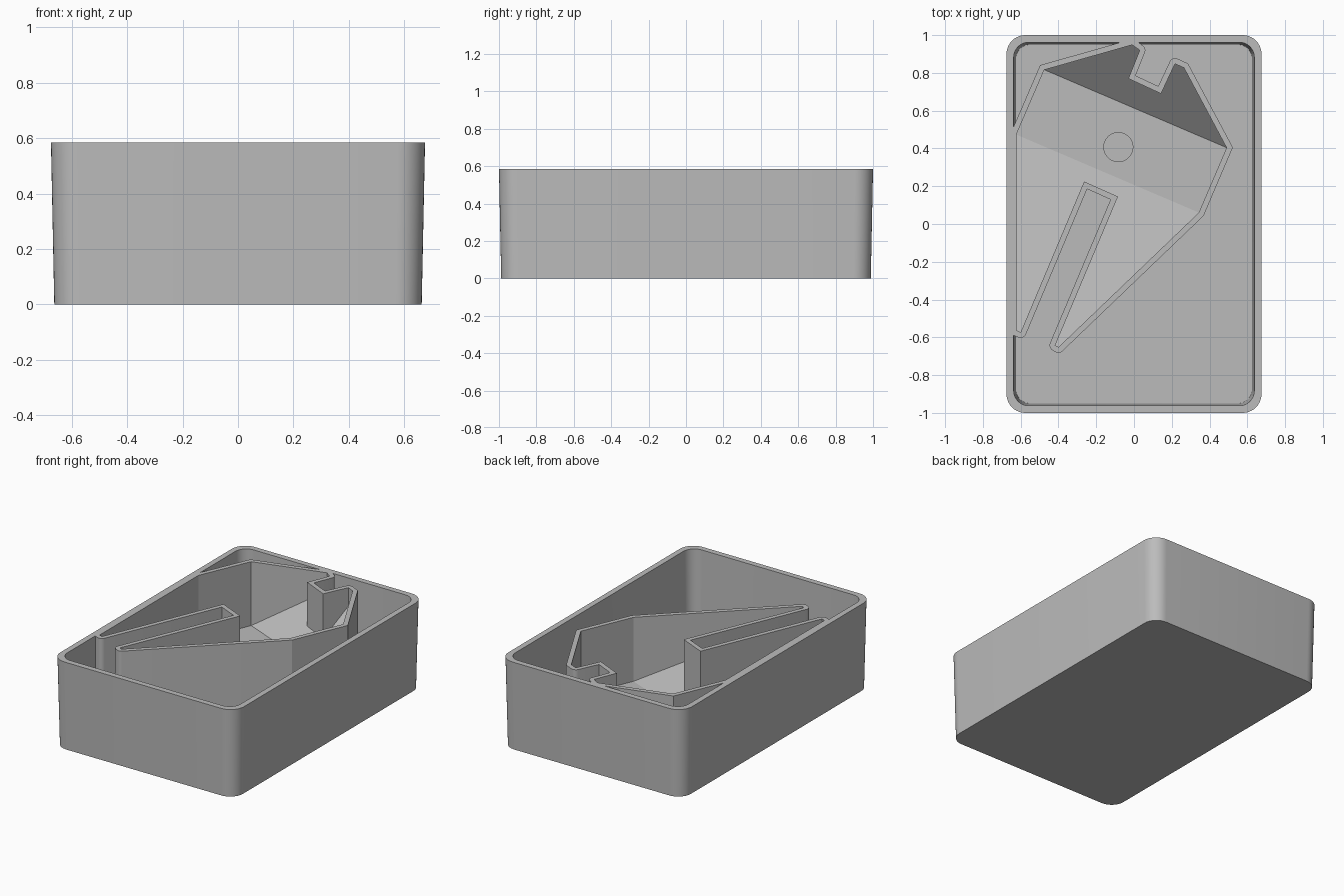
import bpy, bmesh, math
from mathutils import Vector

if "Cube" in bpy.data.objects:
    bpy.data.objects.remove(bpy.data.objects["Cube"])

TOP = 0.585      # rim height
WALL = 0.038     # tray wall thickness
DRAFT = 0.012    # taper of the tray sides
RIB = 0.03       # pocket wall thickness
LEVEL = 0.16     # flat part of the pocket floor

grey = bpy.data.materials.new("plain grey")
grey.diffuse_color = (0.5, 0.5, 0.5, 1)
grey.use_nodes = True
grey.node_tree.nodes["Principled BSDF"].inputs["Base Color"].default_value = grey.diffuse_color

# Pocket outline, clockwise from the back left corner
POCKET = [Vector(p) for p in (
    (-.475, .816), (-.01, .948), (.03, .92), (-.03, .77), (.143, .69),
    (.217, .848), (.264, .827), (.49, .404), (.343, .06), (-.40, -.652),
    (-.417, -.642), (-.085, .145), (-.264, .225), (-.60, -.573),
    (-.623, -.563), (-.623, .473))]
FOLD = Vector((.393, .920))               # direction across the floor folds
BACK_FOLD = POCKET[0].dot(FOLD)
FRONT_FOLD = POCKET[-1].dot(FOLD)


def finish(name, bm):
    bmesh.ops.recalc_face_normals(bm, faces=bm.faces)
    me = bpy.data.meshes.new(name)
    bm.to_mesh(me)
    bm.free()
    me.materials.append(grey)
    ob = bpy.data.objects.new(name, me)
    bpy.context.collection.objects.link(ob)
    return ob


def rounded_rect(hx, hy, r, steps=10):
    pts = []
    for sx, sy, start in ((1, 1, 0), (-1, 1, 90), (-1, -1, 180), (1, -1, 270)):
        for i in range(steps + 1):
            a = math.radians(start + 90 * i / steps)
            pts.append((sx * (hx - r) + r * math.cos(a),
                        sy * (hy - r) + r * math.sin(a)))
    return pts


def loft(name, rings):
    """Skin equal outlines given as (points, z) and cap both ends."""
    bm = bmesh.new()
    loops = [[bm.verts.new((p[0], p[1], z)) for p in pts] for pts, z in rings]
    n = len(loops[0])
    for a, b in zip(loops, loops[1:]):
        for i in range(n):
            j = (i + 1) % n
            bm.faces.new((a[i], a[j], b[j], b[i]))
    bm.faces.new(loops[0])
    bm.faces.new(loops[-1])
    return finish(name, bm)


def offset_outline(pts, d):
    """Grow a clockwise outline, rounding only its sharp outer corners."""
    out = []
    for i, p in enumerate(pts):
        e0 = (p - pts[i - 1]).normalized()
        e1 = (pts[(i + 1) % len(pts)] - p).normalized()
        n0, n1 = Vector((-e0.y, e0.x)), Vector((-e1.y, e1.x))
        turn = math.atan2(e0.x * e1.y - e0.y * e1.x, e0.dot(e1))
        if turn < -math.radians(60):
            a0 = math.atan2(n0.y, n0.x)
            for k in range(6):
                a = a0 + turn * k / 5
                out.append(p + d * Vector((math.cos(a), math.sin(a))))
        else:
            out.append(p + (n0 + n1) * (d / (1 + n0.dot(n1))))
    return out


def floor_height(co):
    s = co.x * FOLD.x + co.y * FOLD.y
    return LEVEL + max(0, s - BACK_FOLD) + 0.38 * max(0, FRONT_FOLD - s)


def combine(target, tool, operation):
    mod = target.modifiers.new("combine", 'BOOLEAN')
    mod.operation, mod.solver, mod.object = operation, 'EXACT', tool
    bpy.context.view_layer.objects.active = target
    bpy.ops.object.modifier_apply(modifier=mod.name)
    bpy.data.objects.remove(tool)


# Tapered tray with rounded corners
ix, iy = .675 - WALL, 1 - WALL
tray = loft("tray", [
    (rounded_rect(.675 - DRAFT, 1 - DRAFT, .095), 0),
    (rounded_rect(.675, 1, .1), TOP),
    (rounded_rect(ix, iy, .08), TOP),
    (rounded_rect(ix - DRAFT, iy - DRAFT, .075), .035)])

# Block that becomes the pocket wall, joined to the tray
outline = offset_outline(POCKET, RIB)
combine(tray, loft("pocket_block", [(outline, .02), (outline, TOP)]), 'UNION')

# Pocket space with a folded floor
bm = bmesh.new()
bm.faces.new([bm.verts.new((p.x, p.y, 0)) for p in POCKET])
for s in (BACK_FOLD, FRONT_FOLD):
    bmesh.ops.bisect_plane(bm, geom=bm.verts[:] + bm.edges[:] + bm.faces[:],
                           dist=1e-4, plane_co=(FOLD.x * s, FOLD.y * s, 0),
                           plane_no=(FOLD.x, FOLD.y, 0))
lower = bm.verts[:]
ext = bmesh.ops.extrude_face_region(bm, geom=bm.faces[:], use_keep_orig=True)
for v in ext["geom"]:
    if isinstance(v, bmesh.types.BMVert):
        v.co.z = 0.8
for v in lower:
    v.co.z = floor_height(v.co)
combine(tray, finish("pocket_cutter", bm), 'DIFFERENCE')

# Round recess in the flat part of the floor
circle = [(-.083 + .077 * math.cos(math.tau * i / 40),
           .407 + .077 * math.sin(math.tau * i / 40)) for i in range(40)]
combine(tray, loft("recess_cutter", [(circle, LEVEL - .05), (circle, .3)]),
        'DIFFERENCE')

# Smooth the rounded corners, keep edges sharp
tray.select_set(True)
bpy.context.view_layer.objects.active = tray
bpy.ops.object.shade_smooth_by_angle(angle=math.radians(20))
